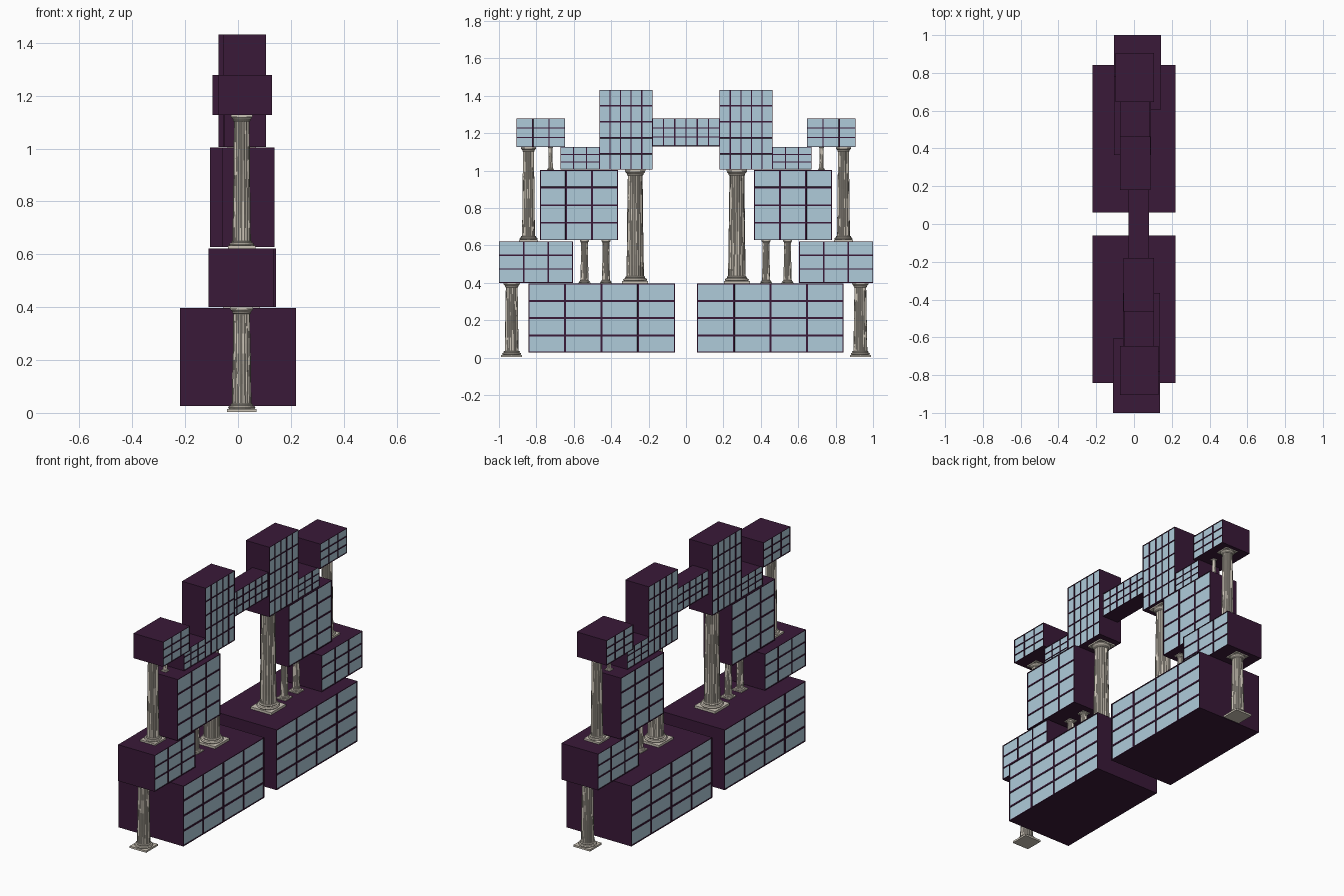
import bpy, bmesh, math, random
from mathutils import Matrix

if "Cube" in bpy.data.objects:
    bpy.data.objects.remove(bpy.data.objects["Cube"])

random.seed(4)


def material(name, rgb):
    m = bpy.data.materials.new(name)
    m.diffuse_color = (*rgb, 1)
    m.use_nodes = True
    m.node_tree.nodes["Principled BSDF"].inputs["Base Color"].default_value = m.diffuse_color
    return m


FRAME = material("dark_plum", (0.042, 0.010, 0.040))
GLASS = material("pale_glass", (0.43, 0.60, 0.70))
STONE = material("old_stone", (0.60, 0.55, 0.47))


def finish(bm, name, mats):
    bmesh.ops.recalc_face_normals(bm, faces=bm.faces)
    me = bpy.data.meshes.new(name)
    bm.to_mesh(me)
    bm.free()
    for m in mats:
        me.materials.append(m)
    ob = bpy.data.objects.new(name, me)
    bpy.context.collection.objects.link(ob)
    return ob


def block(name, xs, ys, zs, cols, rows, bar):
    """Plain box whose two x sides are divided into recessed window panes."""
    ys, zs = sorted(ys), sorted(zs)
    bm = bmesh.new()
    gy = [ys[0] + (ys[1] - ys[0]) * i / cols for i in range(cols + 1)]
    gz = [zs[0] + (zs[1] - zs[0]) * i / rows for i in range(rows + 1)]
    sides = [[[bm.verts.new((x, y, z)) for z in gz] for y in gy] for x in xs]
    panes = []
    for g in sides:
        for i in range(cols):
            for j in range(rows):
                panes.append(bm.faces.new((g[i][j], g[i + 1][j], g[i + 1][j + 1], g[i][j + 1])))
    a, b = sides
    # floor, roof and the two plain ends
    for j in (0, rows):
        for i in range(cols):
            bm.faces.new((a[i][j], a[i + 1][j], b[i + 1][j], b[i][j]))
    for i in (0, cols):
        for j in range(rows):
            bm.faces.new((a[i][j], a[i][j + 1], b[i][j + 1], b[i][j]))
    bmesh.ops.recalc_face_normals(bm, faces=bm.faces)
    bmesh.ops.inset_individual(bm, faces=panes, thickness=bar)
    step = bmesh.ops.inset_individual(bm, faces=panes, thickness=0.0003, depth=-0.004)
    for f in panes:
        f.material_index = 1
    finish(bm, name, (FRAME, GLASS))


def slab(bm, half, z0, z1):
    m = Matrix.Translation((0, 0, (z0 + z1) / 2)) @ Matrix.Diagonal((2 * half, 2 * half, z1 - z0, 1))
    bmesh.ops.create_cube(bm, size=1, matrix=m)


def lathe(bm, rings, n, flute=0.0, wear=0.0):
    loops = []
    for r, z in rings:
        loop = []
        for k in range(n):
            t = 2 * math.pi * k / n
            q = r * (1 - flute * (k % 2)) * (1 - wear * random.random())
            loop.append(bm.verts.new((q * math.cos(t), q * math.sin(t), z)))
        loops.append(loop)
    for p, q in zip(loops, loops[1:]):
        for k in range(n):
            bm.faces.new((p[k], p[(k + 1) % n], q[(k + 1) % n], q[k]))
    bm.faces.new(loops[0])
    bm.faces.new(loops[-1])


def column(name, x, y, z0, z1, r):
    """Worn fluted column: square plinth, round base, shaft, capital."""
    h = z1 - z0
    bm = bmesh.new()
    slab(bm, r, 0, 0.2 * r)
    lathe(bm, [(0.86 * r, 0.2 * r), (0.92 * r, 0.28 * r), (0.86 * r, 0.38 * r),
               (0.74 * r, 0.42 * r), (0.78 * r, 0.5 * r), (0.70 * r, 0.56 * r)], 24)
    s0, s1, n = 0.5 * r, h - 0.4 * r, 9
    lathe(bm, [(r * (0.68 - 0.11 * i / n), s0 + (s1 - s0) * i / n) for i in range(n + 1)],
          40, 0.07, 0.035)
    lathe(bm, [(0.58 * r, h - 0.45 * r), (0.64 * r, h - 0.40 * r), (0.62 * r, h - 0.32 * r),
               (0.76 * r, h - 0.18 * r), (0.76 * r, h - 0.12 * r)], 24)
    slab(bm, 0.78 * r, h - 0.12 * r, h)
    finish(bm, name, (STONE,)).location = (x, y, z0)


# name, x range on the front half, |y| range, z range, columns, rows, half bar width
BLOCKS = [
    ("outer_block", (-0.112, 0.137), (0.605, 1.0), (0.40, 0.622), 3, 3, 0.005),
    ("middle_block", (-0.058, 0.138), (0.364, 0.78), (0.628, 1.003), 3, 4, 0.006),
    ("small_block", (-0.052, 0.105), (0.463, 0.67), (1.005, 1.126), 3, 3, 0.003),
    ("tower_block", (-0.055, 0.105), (0.18, 0.463), (1.005, 1.432), 5, 5, 0.004),
    ("upper_outer_block", (-0.073, 0.129), (0.647, 0.906), (1.126, 1.278), 3, 3, 0.004),
]
# name, |y|, z range, half width of plinth
COLUMNS = [
    ("ground_column", 0.932, (0.004, 0.40), 0.056),
    ("outer_column", 0.842, (0.622, 1.126), 0.052),
    ("inner_column", 0.272, (0.396, 1.005), 0.070),
    ("short_column_a", 0.543, (0.396, 0.628), 0.032),
    ("short_column_b", 0.428, (0.396, 0.628), 0.032),
    ("tiny_column", 0.724, (1.003, 1.126), 0.018),
]
# the back half is the front half turned about x = PIVOT
PIVOT = 0.016

for side, s in (("front", -1), ("back", 1)):
    block(side + "_base_block", (-0.22, 0.22), (s * 0.06, s * 0.842), (0.027, 0.396), 4, 4, 0.007)
    for name, xs, ys, zs, c, r, bar in BLOCKS:
        if s > 0:
            xs = (2 * PIVOT - xs[1], 2 * PIVOT - xs[0])
        block(side + "_" + name, xs, (s * ys[0], s * ys[1]), zs, c, r, bar)
    for name, y, zs, r in COLUMNS:
        column(side + "_" + name, 0.014, s * y, zs[0], zs[1], r)

# bridge between the towers
block("bridge_block", (-0.028, 0.08), (-0.18, 0.18), (1.13, 1.278), 6, 3, 0.004)
